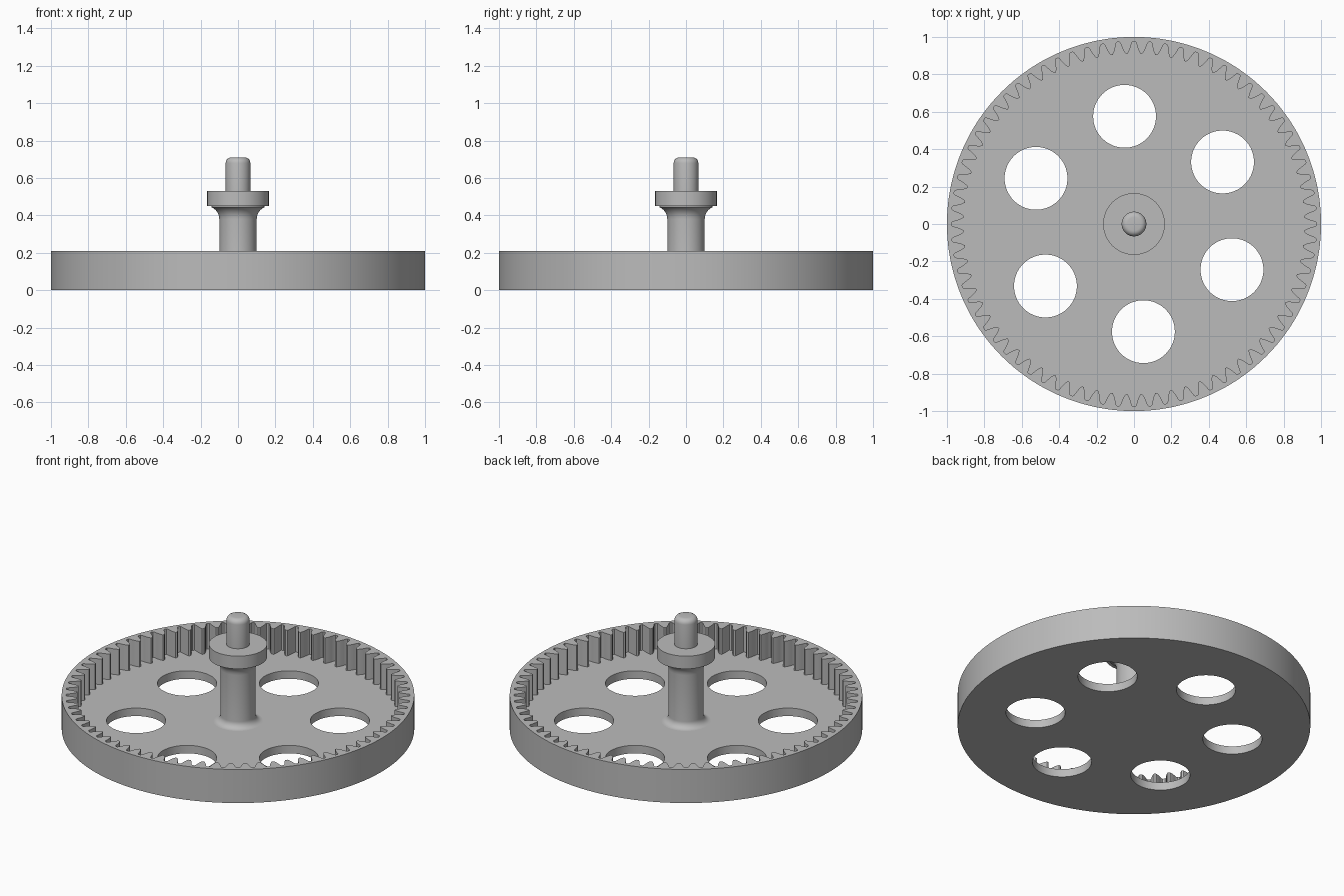
import bpy, bmesh, math
from math import sin, cos, pi, radians

if "Cube" in bpy.data.objects:
    bpy.data.objects.remove(bpy.data.objects["Cube"], do_unlink=True)

grey = bpy.data.materials.new("plain grey")
grey.use_nodes = True
GREY = (0.5, 0.5, 0.5, 1)
grey.diffuse_color = GREY
grey.node_tree.nodes["Principled BSDF"].inputs["Base Color"].default_value = GREY

TEETH = 72
RIM_TOP, FLOOR = 0.21, 0.05
# One tooth space: (fraction of the pitch, radius)
TOOTH = [(-0.43, 0.912), (-0.30, 0.93), (-0.21, 0.95), (-0.14, 0.97),
         (-0.08, 0.976), (0.08, 0.976), (0.14, 0.97), (0.21, 0.95),
         (0.30, 0.93), (0.43, 0.912)]


def finish(name, bm):
    bmesh.ops.recalc_face_normals(bm, faces=bm.faces[:])
    mesh = bpy.data.meshes.new(name)
    bm.to_mesh(mesh)
    bm.free()
    mesh.materials.append(grey)
    obj = bpy.data.objects.new(name, mesh)
    bpy.context.collection.objects.link(obj)
    return obj


def smooth(obj, angle=30):
    bpy.ops.object.select_all(action="DESELECT")
    obj.select_set(True)
    bpy.context.view_layer.objects.active = obj
    bpy.ops.object.shade_smooth_by_angle(angle=radians(angle))


def bridge(bm, a, b):
    for i in range(len(a)):
        j = (i + 1) % len(a)
        bm.faces.new((a[i], a[j], b[j], b[i]))


def arc(cx, cz, r, start, end, steps=8):
    return [(cx + r * cos(radians(start + (end - start) * i / steps)),
             cz + r * sin(radians(start + (end - start) * i / steps)))
            for i in range(steps + 1)]


# Dished wheel with teeth inside its rim
bm = bmesh.new()
polar = [((t + f) * 2 * pi / TEETH, r) for t in range(TEETH) for f, r in TOOTH]


def loop(z, radius=None):
    return [bm.verts.new(((radius or r) * cos(a), (radius or r) * sin(a), z)) for a, r in polar]


base, rim = loop(0, 1), loop(RIM_TOP, 1)
teeth_top, teeth_low = loop(RIM_TOP), loop(FLOOR)
for lower, upper in ((base, rim), (rim, teeth_top), (teeth_top, teeth_low)):
    bridge(bm, lower, upper)
bm.faces.new(base)
bm.faces.new(teeth_low)
wheel = finish("toothed_wheel", bm)

# Six round holes through the floor
bm = bmesh.new()
for i in range(6):
    a = radians(35 + 60 * i)
    made = bmesh.ops.create_cone(bm, cap_ends=True, segments=64, radius1=0.168,
                                 radius2=0.168, depth=0.3)
    bmesh.ops.translate(bm, verts=made["verts"], vec=(0.578 * cos(a), 0.578 * sin(a), 0))
cutter = finish("hole_cutter", bm)
cut = wheel.modifiers.new("holes", "BOOLEAN")
cut.operation, cut.solver, cut.object = "DIFFERENCE", "EXACT", cutter
bpy.context.view_layer.objects.active = wheel
bpy.ops.object.modifier_apply(modifier="holes")
bpy.data.objects.remove(cutter, do_unlink=True)
smooth(wheel)

# Turned shaft with filleted foot, collar and chamfered pin
profile = arc(0.14, FLOOR + 0.04, 0.04, 270, 180)
profile += arc(0.17, 0.38, 0.07, 180, 90)[:-2]
profile += [(0.14, 0.45), (0.165, 0.45), (0.165, 0.53), (0.066, 0.53)]
profile += arc(0.036, 0.68, 0.03, 0, 90, 5)
SIDES = 64
bm = bmesh.new()
rings = [[bm.verts.new((r * cos(2 * pi * i / SIDES), r * sin(2 * pi * i / SIDES), z))
          for i in range(SIDES)] for r, z in profile]
for lower, upper in zip(rings, rings[1:]):
    bridge(bm, lower, upper)
bm.faces.new(rings[0])
bm.faces.new(rings[-1])
smooth(finish("centre_shaft", bm))
